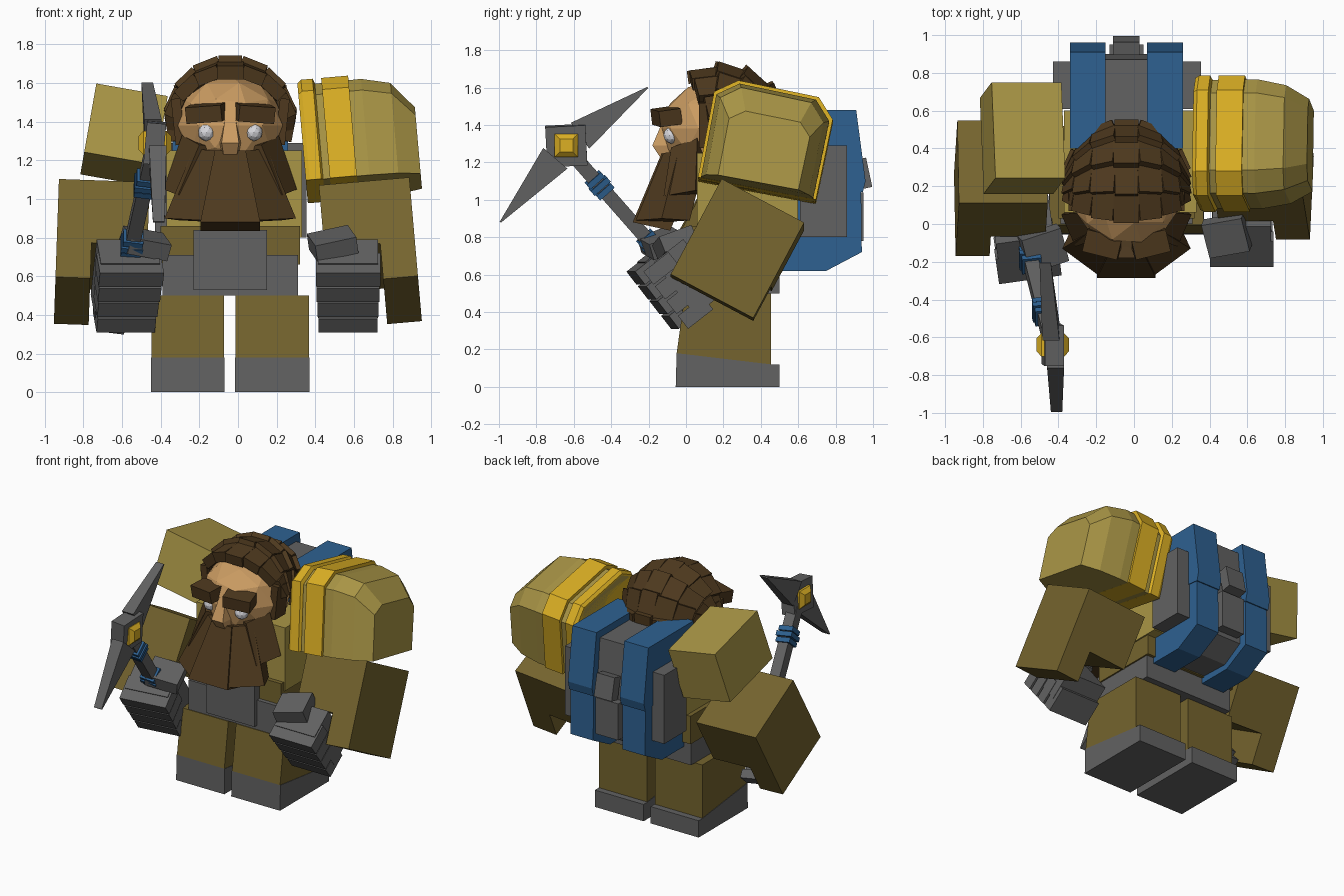
import bpy, bmesh, math
from mathutils import Matrix, Vector, Euler

if "Cube" in bpy.data.objects:
    bpy.data.objects.remove(bpy.data.objects["Cube"])

CX = -0.04  # body centre line


def mat(name, r, g, b):
    m = bpy.data.materials.new(name)
    lin = lambda c: ((c / 255 + 0.055) / 1.055) ** 2.4 if c > 10 else c / 3294
    m.diffuse_color = (lin(r), lin(g), lin(b), 1)
    m.use_nodes = True
    m.node_tree.nodes["Principled BSDF"].inputs["Base Color"].default_value = m.diffuse_color
    return m


KHAKI = mat("light_khaki", 170, 150, 70)
OLIVE = mat("olive", 117, 100, 46)
GOLD = mat("gold", 220, 176, 36)
GREY = mat("grey", 98, 98, 98)
BLUE = mat("blue", 46, 97, 145)
BROWN = mat("brown", 78, 57, 30)
SKIN = mat("skin", 203, 156, 98)
WHITE = mat("eye_white", 215, 215, 220)


def finish(name, bm, m):
    bmesh.ops.recalc_face_normals(bm, faces=bm.faces)
    me = bpy.data.meshes.new(name)
    bm.to_mesh(me)
    bm.free()
    me.materials.append(m)
    ob = bpy.data.objects.new(name, me)
    bpy.context.collection.objects.link(ob)
    return ob


def rot(rx=0, ry=0, rz=0):
    return Euler([math.radians(a) for a in (rx, ry, rz)]).to_matrix().to_4x4()


def box(name, c, s, m, r=None):
    bm = bmesh.new()
    mx = Matrix.Translation(c) @ (r or Matrix()) @ Matrix.Diagonal((*s, 1))
    bmesh.ops.create_cube(bm, size=1, matrix=mx)
    return finish(name, bm, m)


def span(name, x, y, z, m):
    return box(name, [sum(a) / 2 for a in (x, y, z)], [a[1] - a[0] for a in (x, y, z)], m)


def loft(name, rings, m):
    """Skin a list of equal-length closed rings and cap both ends."""
    bm = bmesh.new()
    vs = [[bm.verts.new(p) for p in ring] for ring in rings]
    n = len(vs[0])
    for a, b in zip(vs, vs[1:]):
        for i in range(n):
            j = (i + 1) % n
            bm.faces.new((a[i], a[j], b[j], b[i]))
    bm.faces.new(vs[0])
    bm.faces.new(vs[-1])
    return finish(name, bm, m)


def extrude(name, prof, x0, x1, m):
    return loft(name, [[(x, y, z) for y, z in prof] for x in (x0, x1)], m)


def ball(name, c, s, m, sub):
    bm = bmesh.new()
    bmesh.ops.create_icosphere(bm, subdivisions=sub, radius=1,
                               matrix=Matrix.Translation(c) @ Matrix.Diagonal((*s, 1)))
    return finish(name, bm, m)


# Legs and boots
for x0, x1 in ((-0.45, -0.07), (-0.015, 0.37)):
    extrude("boot", [(-0.055, 0), (0.5, 0), (0.5, 0.12), (0.455, 0.12), (-0.05, 0.18)], x0, x1, GREY)
    extrude("leg", [(-0.05, 0.18), (0.455, 0.12), (0.455, 0.5), (-0.005, 0.5)], x0 + 0.003, x1 - 0.003, OLIVE)

# Torso, belt and buckle
span("chest", (-0.37, 0.33), (0.06, 0.6), (0.8, 1.25), KHAKI)
span("vest", (-0.4, 0.32), (0.03, 0.52), (0.66, 0.86), OLIVE)
span("belt", (-0.39, 0.31), (0.0, 0.5), (0.5, 0.71), GREY)
span("belt_buckle", (-0.23, 0.15), (-0.03, 0.06), (0.53, 0.84), GREY)

# Backpack
extrude("pack_body", [(0.45, 0.67), (0.73, 0.66), (0.88, 0.75), (0.9, 1.1), (0.87, 1.43), (0.4, 1.43)],
        -0.2, 0.12, GREY)
for x0, x1 in ((-0.34, -0.15), (0.07, 0.26)):
    extrude("pack_strap", [(0.45, 0.62), (0.75, 0.62), (0.94, 0.72), (0.935, 1.15), (0.45, 1.15)],
            x0 + 0.005, x1 - 0.005, BLUE)
    extrude("pack_flap", [(0.4, 1.1), (0.945, 1.04), (0.96, 1.1), (0.91, 1.48), (0.4, 1.48)], x0, x1, BLUE)
span("pack_side_pocket", (-0.43, -0.33), (0.61, 0.86), (0.8, 1.29), GREY)
span("pack_side_pocket", (0.25, 0.355), (0.61, 0.86), (0.8, 1.29), GREY)
span("pack_rear_pocket", (-0.13, 0.05), (0.85, 0.95), (0.78, 1.04), GREY)
box("pack_clasp", (CX, 0.945, 1.14), (0.14, 0.07, 0.16), GREY, rot(12))

# Head, nose, eyes and brows
ball("head", (CX, 0.16, 1.38), (0.285, 0.3, 0.26), SKIN, 2)
loft("nose", [[(CX - w, y, z), (CX + w, y, z), (CX + w * 1.5, 0, z), (CX - w * 1.5, 0, z)]
              for w, y, z in ((0.025, -0.12, 1.43), (0.045, -0.18, 1.29), (0.035, -0.14, 1.23))], SKIN)
for s in (-1, 1):
    ball("eye", (CX + s * 0.122, -0.075, 1.345), (0.046, 0.046, 0.046), WHITE, 2)
    box("brow", (CX + s * 0.125, -0.105, 1.445), (0.19, 0.12, 0.085), BROWN, rot(8, s * 4, s * 14))
    box("sideburn", (CX + s * 0.27, 0.13, 1.4), (0.05, 0.12, 0.24), BROWN, rot(0, s * 6))

# Shingled hair: columns running front to back over the skull
for ph in (-66, -44, -22, 0, 22, 44, 66):
    for k, th in enumerate((70, 95, 120, 145, 170)):
        p, t = math.radians(ph), math.radians(th + abs(ph) * 0.1)
        n = Vector((math.sin(p), -math.cos(p) * math.cos(t), math.cos(p) * math.sin(t)))
        c = Vector((CX, 0.2, 1.36)) + Vector((n.x * 0.3, n.y * 0.32, n.z * 0.325))
        back = Vector((0, math.sin(t), math.cos(t)))
        side = back.cross(n).normalized()
        m3 = Matrix((side, back, n)).transposed().to_4x4()
        w = 0.135 - 0.01 * (k == 4) - 0.012 * ((k + ph // 22) % 2)
        box("hair_lock", c, (w, 0.165 if abs(ph) < 60 else 0.13, 0.07), BROWN, m3 @ rot(-12))


# Beard planks: each is a slab between a top edge and a wider bottom edge
def plank(tl, tr, bl, br, inward):
    d = Vector(inward)
    for_ring = lambda a, b: [Vector(a), Vector(b), Vector(b) + d, Vector(a) + d]
    loft("beard_plank", [for_ring(tl, tr), for_ring(bl, br)], BROWN)


plank((CX - 0.08, -0.13, 1.25), (CX + 0.08, -0.13, 1.25),
      (CX - 0.155, -0.285, 0.88), (CX + 0.155, -0.285, 0.88), (0, 0.2, -0.045))
for s in (-1, 1):
    plank((CX + s * 0.08, -0.12, 1.25), (CX + s * 0.19, -0.04, 1.26),
          (CX + s * 0.15, -0.27, 0.89), (CX + s * 0.34, -0.13, 0.9), (-s * 0.07, 0.15, -0.01))
    plank((CX + s * 0.16, -0.08, 1.28), (CX + s * 0.25, 0.06, 1.33),
          (CX + s * 0.27, -0.12, 1.02), (CX + s * 0.345, 0.05, 1.05), (-s * 0.12, 0.07, -0.01))

# Large armoured shoulder with gold bands
PAD = [(0.064, 1.12), (0.15, 1.58), (0.28, 1.64), (0.71, 1.55), (0.785, 1.43), (0.695, 1.0)]
TILT = Matrix.Translation((0.6, 0, 1.35)) @ rot(0, -5) @ Matrix.Translation((-0.6, 0, -1.35))


def pad(name, stations, m):
    rings = [[TILT @ Vector((x, 0.4 + (y - 0.4) * sy, 1.07 + (z - 1.07) * sz)) for y, z in PAD]
             for x, sy, sz in stations]
    loft(name, rings, m)


pad("shoulder_pad", ((0.33, 0.94, 0.95), (0.66, 0.95, 0.96), (0.81, 0.87, 0.9), (0.925, 0.68, 0.66)), KHAKI)
pad("shoulder_band", ((0.33, 0.97, 0.97), (0.35, 1, 1), (0.41, 1, 1), (0.42, 0.95, 0.96)), GOLD)
pad("shoulder_band", ((0.455, 1, 1), (0.595, 1, 1)), GOLD)

# Plain shoulder on the other side
box("shoulder_block", (-0.59, 0.455, 1.33), (0.375, 0.52, 0.37), KHAKI, rot(-13, 10))

# Sleeves: a wide upper part and an outer flap reaching further down
for s, cy, rx, roll in ((1, 0.275, -28, 5), (-1, 0.19, -29, 2)):
    r = Matrix.Translation((s * 0.69, cy, 0.72)) @ rot(0, -s * roll) @ rot(rx)
    cx = 0.0 if s > 0 else 0.02
    for nm, x0, x1, z0, z1 in (("sleeve", -0.24, 0.23, -0.08, 0.29), ("sleeve_cuff", 0.05, 0.23, -0.29, 0.29)):
        ctr = Matrix.Translation((s * ((x0 + x1) / 2 + cx), 0, (z0 + z1) / 2))
        box(nm, (0, 0, 0), (x1 - x0, 0.5, z1 - z0), OLIVE, r @ ctr)

# Fists: palm, four stacked fingers and a thumb
for x, cy, yaw, tx in ((0.57, 0.0, 0, -0.08), (-0.58, -0.07, 8, 0.1)):
    base = Matrix.Translation((x, cy, 0.56)) @ rot(0, 0, yaw) @ rot(38)
    box("palm", (0, 0, 0), (0.31, 0.2, 0.36), GREY, base @ Matrix.Translation((0, 0.03, 0.01)))
    for i in range(4):
        off = Matrix.Translation((0, -0.06, 0.14 - i * 0.1))
        box("finger", (0, 0, 0), (0.335 - 0.01 * i, 0.17, 0.088), GREY, base @ off)
    box("thumb", (x + tx, cy - 0.06, 0.77), (0.22, 0.19, 0.09), GREY, rot(20, -12 if x > 0 else 10, yaw + 10))

# Pickaxe handle with wrapped grips
A, B = Vector((-0.64, 0.17, 0.36)), Vector((-0.435, -0.64, 1.28))
axis = (B - A).normalized()
u = Vector((1, 0, 0)) - axis * axis.x
u.normalize()
H = Matrix((u, axis.cross(u), axis)).transposed().to_4x4()
box("pick_handle", (A + B) / 2, (0.075, 0.075, (B - A).length), GREY, H)
box("pick_pommel", A, (0.11, 0.1, 0.06), GREY, H)
for t in (0.44, 0.78):
    for k in (-1, 0, 1):
        c = A + (B - A) * (t + k * 0.032)
        w = 0.115 - 0.012 * abs(k)
        box("pick_wrap", c, (w, w, 0.032), BLUE, H)

# Pickaxe head, blades and gold studs
HC = Vector((-0.43, -0.64, 1.29))
box("pick_head", HC, (0.1, 0.215, 0.215), GREY, rot(3, 5))
for sx, tip in ((-0.01, (-0.47, -0.205, 1.6)), (0.015, (-0.41, -0.993, 0.88))):
    d = (Vector(tip) - HC)
    d.x = 0
    d.normalize()
    n = Vector((0, -d.z, d.y))
    root = HC + d * 0.09 + Vector((sx, 0, 0))
    rings = []
    for c, hw, hx in ((root, 0.085, 0.045), (Vector(tip), 0.004, 0.03)):
        e = Vector((hx, 0, 0))
        rings.append([c + n * hw - e, c + n * hw + e, c - n * hw + e, c - n * hw - e])
    loft("pick_blade", rings, GREY)
for s in (-1, 1):
    loft("pick_stud", [[(HC.x + s * dx, HC.y + a * h, HC.z + b * h)
                        for a, b in ((-1, -1), (1, -1), (1, 1), (-1, 1))]
                       for dx, h in ((0.04, 0.062), (0.06, 0.062), (0.085, 0.035))], GOLD)
